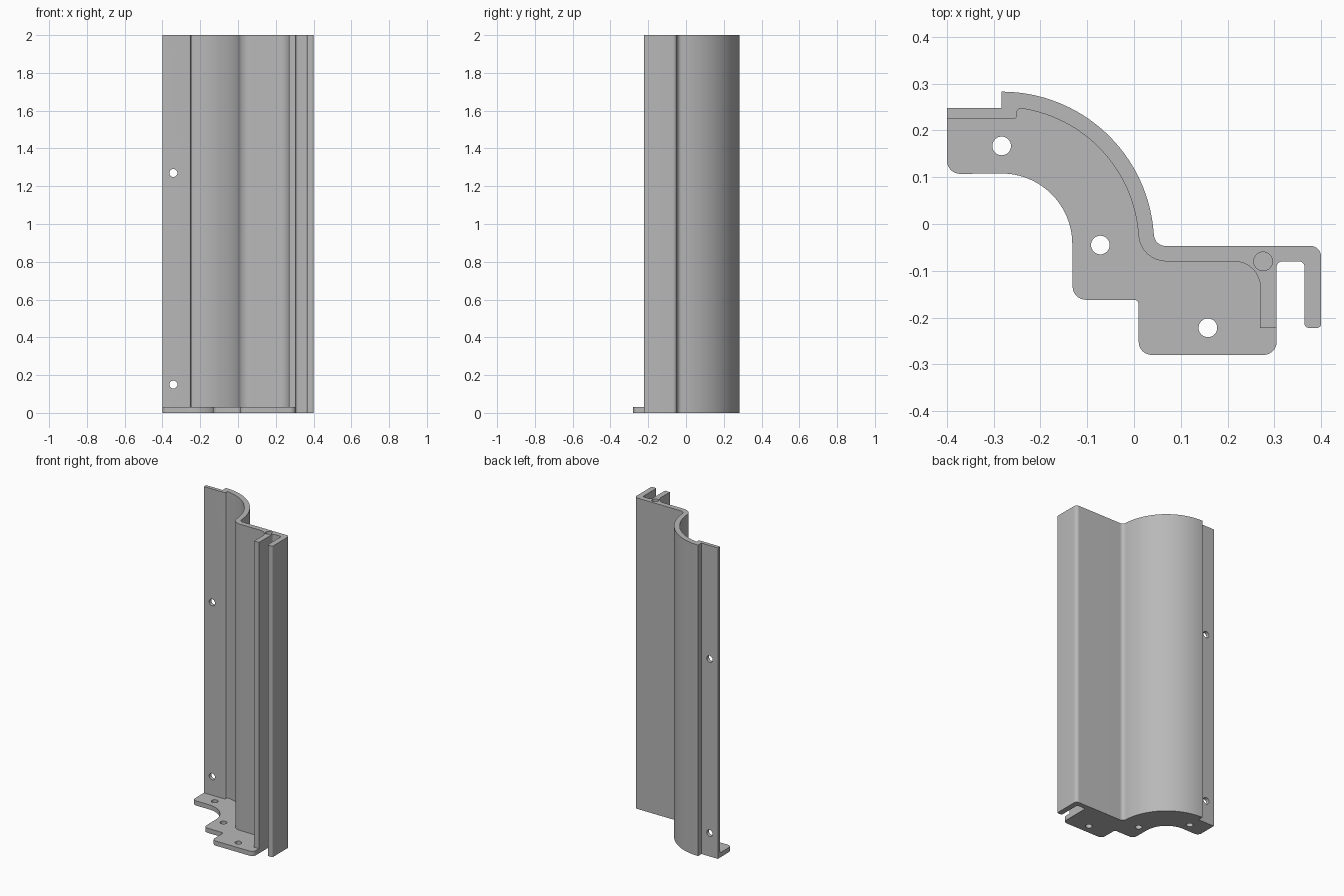
import bpy, bmesh, math
from mathutils import Vector, Matrix

cube = bpy.data.objects.get("Cube")
if cube:
    bpy.data.objects.remove(cube)

grey = bpy.data.materials.new("plain_grey")
grey.use_nodes = True
grey.diffuse_color = (0.48, 0.48, 0.48, 1)
grey.node_tree.nodes["Principled BSDF"].inputs["Base Color"].default_value = (0.48, 0.48, 0.48, 1)

HEIGHT, PLATE = 2.0, 0.03
CENTRE = Vector((-0.283, -0.043))   # shared centre of all the large curves


def arc(radius, start, end, steps=32):
    """Sharp outline points along a large curve, angles in degrees."""
    angles = [math.radians(start + (end - start) * i / steps) for i in range(steps + 1)]
    return [(CENTRE.x + radius * math.cos(a), CENTRE.y + radius * math.sin(a), 0) for a in angles]


def rounded(corners, steps=8):
    """Turn (x, y, fillet radius) corners into a plain outline."""
    outline = []
    for i, (x, y, r) in enumerate(corners):
        p = Vector((x, y))
        if r == 0:
            outline.append(p)
            continue
        u = (Vector(corners[i - 1][:2]) - p).normalized()
        v = (Vector(corners[(i + 1) % len(corners)][:2]) - p).normalized()
        half = u.angle(v) / 2
        c = p + (u + v).normalized() * r / math.sin(half)
        t = r / math.tan(half)
        a, b = (p + u * t - c).normalized(), (p + v * t - c).normalized()
        outline += [c + a.slerp(b, k / steps) * r for k in range(steps + 1)]
    return outline


def extrude(name, corners, height):
    bm = bmesh.new()
    face = bm.faces.new([bm.verts.new((p.x, p.y, 0)) for p in rounded(corners)])
    side = bmesh.ops.extrude_face_region(bm, geom=[face])["geom"]
    bmesh.ops.translate(bm, vec=(0, 0, height), verts=[g for g in side if isinstance(g, bmesh.types.BMVert)])
    bmesh.ops.recalc_face_normals(bm, faces=bm.faces)
    mesh = bpy.data.meshes.new(name)
    bm.to_mesh(mesh)
    bm.free()
    mesh.materials.append(grey)
    obj = bpy.data.objects.new(name, mesh)
    bpy.context.collection.objects.link(obj)
    return obj


def drill(obj, holes, radius, depth, turn=Matrix()):
    """Cut round holes centred on the given points."""
    bm = bmesh.new()
    for point in holes:
        bmesh.ops.create_cone(bm, cap_ends=True, segments=32, radius1=radius, radius2=radius,
                              depth=depth, matrix=Matrix.Translation(point) @ turn)
    mesh = bpy.data.meshes.new("hole_cutter")
    bm.to_mesh(mesh)
    bm.free()
    mesh.materials.append(grey)
    cutter = bpy.data.objects.new("hole_cutter", mesh)
    cutter.hide_render = True
    bpy.context.collection.objects.link(cutter)
    mod = obj.modifiers.new("holes", 'BOOLEAN')
    mod.operation, mod.solver, mod.object = 'DIFFERENCE', 'EXACT', cutter
    bpy.context.view_layer.objects.active = obj
    bpy.ops.object.modifier_apply(modifier=mod.name)
    bpy.data.objects.remove(cutter)


# Back face of the wall, from the left lip round to the outer flange
back = [(-0.4, 0.248, 0), (-0.283, 0.248, 0)] + arc(0.326, 90, 4)
back += [(0.045, -0.047, 0.025), (0.4, -0.047, 0.022)]

# Two flanges with the channel between them
channel = [(0.4, -0.222, 0.008), (0.365, -0.222, 0.008), (0.365, -0.08, 0.012), (0.305, -0.08, 0.012)]

# Front face of the wall, shared with the mounting plate
front = [(0.305, -0.222, 0), (0.27, -0.222, 0), (0.27, -0.08, 0.055), (0.013, -0.08, 0.06)]
front += arc(0.293, 5, 82)
front += [(-0.25, 0.246, 0.008), (-0.25, 0.225, 0.008), (-0.4, 0.225, 0)]

wall = extrude("profiled_wall", back + channel + front, HEIGHT)

# Stepped mounting plate at the foot
edge = [(-0.4, 0.107, 0.028)] + arc(0.151, 90, 0)
edge += [(-0.131, -0.162, 0.028), (0.01, -0.162, 0.01), (0.01, -0.28, 0.028), (0.305, -0.28, 0.028)]
plate = extrude("mounting_plate", front + edge, PLATE)

# Screw holes: through the lip, blind in the wall top, through the plate
drill(wall, [(-0.342, 0.236, z) for z in (0.15, 1.27)], 0.021, 0.2, Matrix.Rotation(math.pi / 2, 4, 'X'))
drill(wall, [(0.276, -0.08, HEIGHT)], 0.02, 0.2)
drill(plate, [(-0.283, 0.167, 0), (-0.072, -0.045, 0), (0.158, -0.222, 0)], 0.02, 0.2)

# Smooth curves with crisp edges
for obj in (wall, plate):
    bpy.ops.object.select_all(action='DESELECT')
    obj.select_set(True)
    bpy.context.view_layer.objects.active = obj
    bpy.ops.object.shade_smooth_by_angle(angle=math.radians(30))
